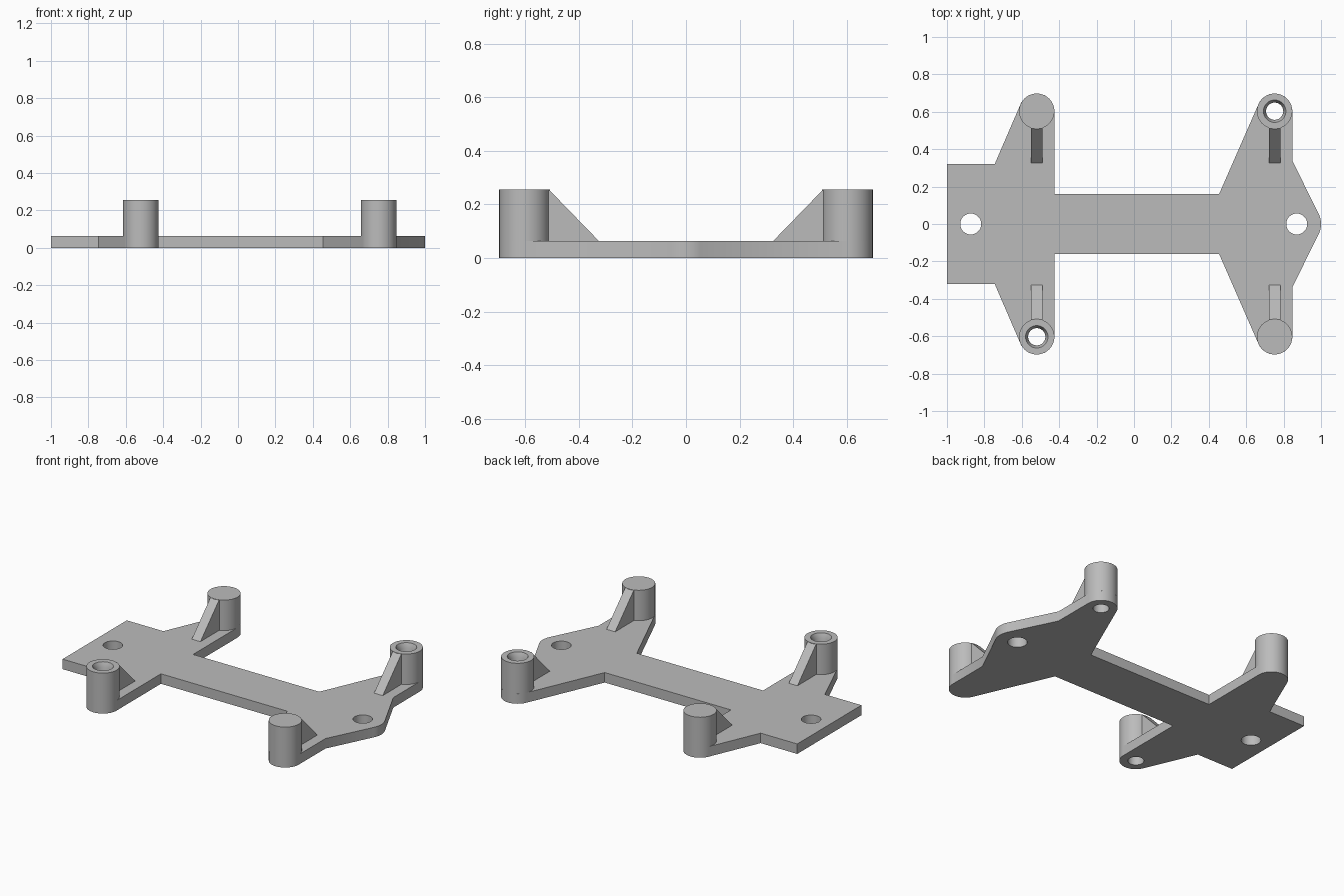
import bpy, bmesh
from math import sin, cos, pi, radians
from mathutils import Matrix, Vector

THICK, TOP = 0.063, 0.255          # plate thickness, post height
POST_R, BORE_R, MOUTH_R = 0.0945, 0.046, 0.06
POST_Y, REAR_X, NOSE_X = 0.603, -0.52, 0.752
RIB_HALF, RIB_FOOT = 0.03, 0.325

cube = bpy.data.objects.get("Cube")
if cube:
    bpy.data.objects.remove(cube, do_unlink=True)

grey = bpy.data.materials.new("matte grey")
grey.use_nodes = True
colour = (0.5, 0.5, 0.5, 1)
grey.diffuse_color = colour
grey.node_tree.nodes["Principled BSDF"].inputs["Base Color"].default_value = colour


def finish(name, bm):
    bmesh.ops.recalc_face_normals(bm, faces=bm.faces)
    mesh = bpy.data.meshes.new(name)
    bm.to_mesh(mesh)
    bm.free()
    mesh.materials.append(grey)
    obj = bpy.data.objects.new(name, mesh)
    bpy.context.collection.objects.link(obj)
    return obj


def activate(obj):
    bpy.ops.object.select_all(action='DESELECT')
    obj.select_set(True)
    bpy.context.view_layer.objects.active = obj


def smooth(obj):
    activate(obj)
    bpy.ops.object.shade_smooth_by_angle(angle=radians(30))


def prism(name, points, offset):
    """Extrude a flat outline along an offset."""
    bm = bmesh.new()
    face = bm.faces.new([bm.verts.new(p) for p in points])
    new = bmesh.ops.extrude_face_region(bm, geom=[face], use_keep_orig=True)
    verts = [g for g in new["geom"] if isinstance(g, bmesh.types.BMVert)]
    bmesh.ops.translate(bm, verts=verts, vec=offset)
    return finish(name, bm)


def arc(cx, cy, r, end, steps):
    angles = [radians(end) * i / steps for i in range(steps + 1)]
    return [(cx + r * cos(a), cy + r * sin(a)) for a in angles]


# Base plate: half outline from the nose to the tail, then mirrored
half = arc(0.88, 0, 0.12, 26, 8) + [(0.847, 0.338)]
half += arc(NOSE_X, POST_Y, POST_R, 157, 28)
half += [(0.455, 0.16), (REAR_X + POST_R, 0.16)]
half += arc(REAR_X, POST_Y, POST_R, 157, 28)
half += [(-0.745, 0.32), (-1, 0.32)]
outline = half + [(x, -y) for x, y in reversed(half[1:])]
plate = prism("base_plate", [(x, y, 0) for x, y in outline], (0, 0, THICK))

# Holes through the plate
holes = [(-0.873, 0, 0.056), (0.87, 0, 0.056),
         (REAR_X, -POST_Y, BORE_R), (NOSE_X, POST_Y, BORE_R)]
bm = bmesh.new()
for x, y, r in holes:
    bmesh.ops.create_cone(bm, cap_ends=True, segments=48, radius1=r, radius2=r,
                          depth=1, matrix=Matrix.Translation((x, y, 0)))
cutter = finish("hole_cutter", bm)
cutter.hide_render = True
cut = plate.modifiers.new("holes", 'BOOLEAN')
cut.operation, cut.solver, cut.object = 'DIFFERENCE', 'EXACT', cutter
activate(plate)
bpy.ops.object.modifier_apply(modifier=cut.name)
bpy.data.objects.remove(cutter, do_unlink=True)
smooth(plate)


def post(name, x, y, bored):
    """Lathe a post, either solid or with a chamfered bore."""
    profile = [(POST_R, THICK), (POST_R, TOP)]
    if bored:
        profile += [(MOUTH_R, TOP), (BORE_R, TOP - 0.03), (BORE_R, THICK)]
    else:
        profile += [(0, TOP)]
    bm = bmesh.new()
    verts = [bm.verts.new((r, 0, z)) for r, z in profile]
    edges = [bm.edges.new(pair) for pair in zip(verts, verts[1:])]
    bmesh.ops.spin(bm, geom=verts + edges, cent=(0, 0, 0), axis=(0, 0, 1),
                   angle=2 * pi, steps=48, use_merge=True)
    bmesh.ops.remove_doubles(bm, verts=bm.verts, dist=0.0001)
    bmesh.ops.translate(bm, verts=bm.verts, vec=Vector((x, y, 0)))
    smooth(finish(name, bm))


# Four posts, bored on one diagonal, each with a sloping rib
for end, x in (("rear", REAR_X), ("nose", NOSE_X)):
    for side, s in (("left", 1), ("right", -1)):
        bored = (x > 0) == (s > 0)
        post(f"{end}_{side}_post", x, s * POST_Y, bored)
        inner = POST_Y - POST_R + 0.008
        rib = [(RIB_FOOT, THICK), (inner, THICK), (inner, TOP - 0.001),
               (inner - 0.006, TOP - 0.001)]
        prism(f"{end}_{side}_rib", [(x - RIB_HALF, s * y, z) for y, z in rib],
              (2 * RIB_HALF, 0, 0))
